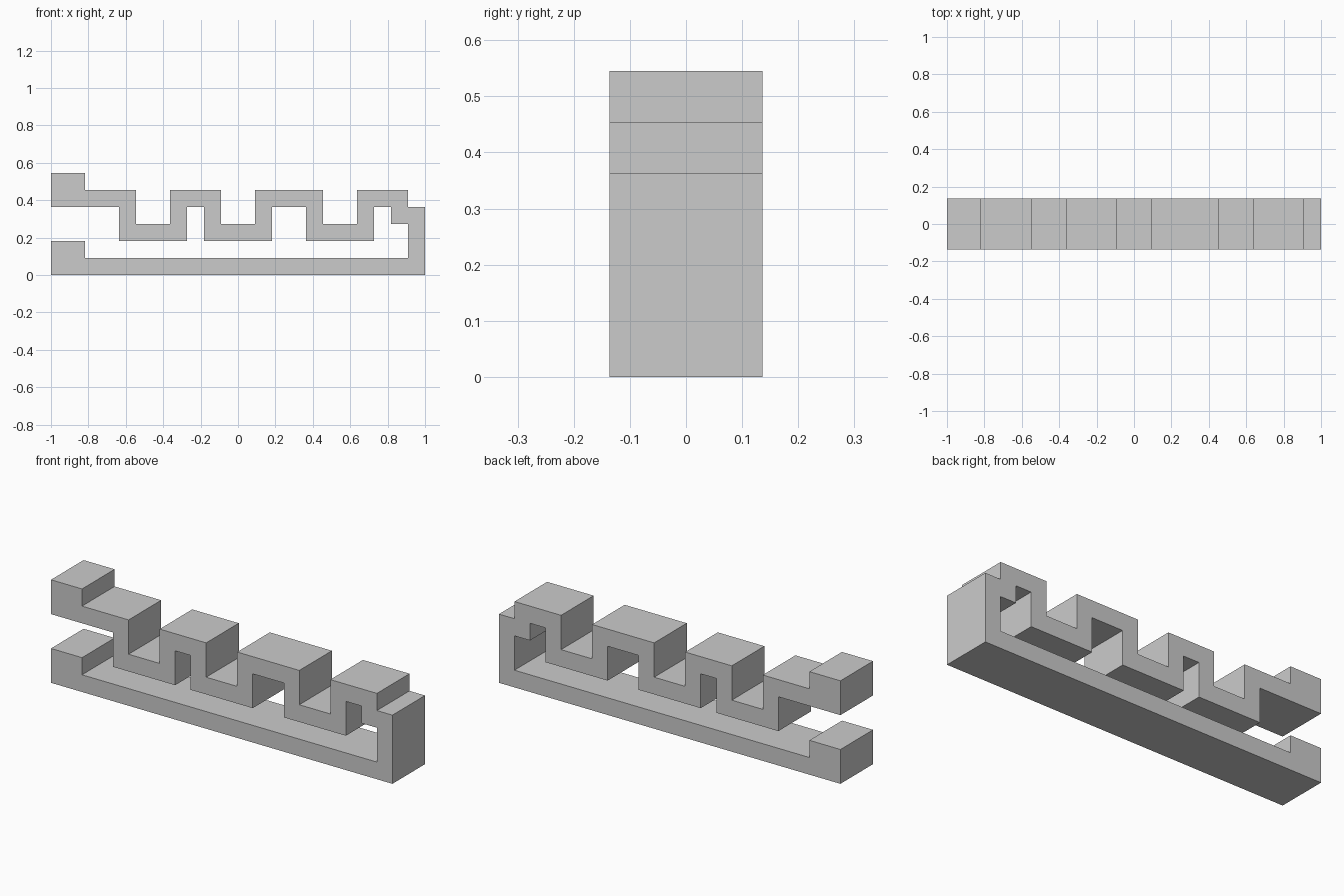
import bpy, bmesh

if "Cube" in bpy.data.objects:
    bpy.data.objects.remove(bpy.data.objects["Cube"])

U = 1 / 11          # grid unit: 22 long, 3 deep, 6 high
HALF_DEPTH = 1.5 * U

# Upper side of the wavy arm, from the left tip to the hinge wall
outline = [(0, 4), (0, 6), (2, 6), (2, 5)]
for left, right in [(5, 7), (10, 12), (16, 18)]:
    outline += [(left, 5), (left, 3), (right, 3), (right, 5)]

# Hinge wall, base bar and lower tip block
outline += [(21, 5), (21, 4), (22, 4), (22, 0), (0, 0), (0, 2), (2, 2), (2, 1), (21, 1), (21, 3), (20, 3), (20, 4)]

# Underside of the wavy arm, back to the left tip
for right, left in [(19, 15), (13, 9), (8, 4)]:
    outline += [(right, 4), (right, 2), (left, 2), (left, 4)]

# Extrude the profile through the depth
bm = bmesh.new()
face = bm.faces.new([bm.verts.new((x * U - 1, -HALF_DEPTH, z * U)) for x, z in outline])
geom = bmesh.ops.extrude_face_region(bm, geom=[face])["geom"]
moved = [g for g in geom if isinstance(g, bmesh.types.BMVert)]
bmesh.ops.translate(bm, verts=moved, vec=(0, 2 * HALF_DEPTH, 0))
bmesh.ops.recalc_face_normals(bm, faces=bm.faces)

mesh = bpy.data.meshes.new("wavy_clip")
bm.to_mesh(mesh)
bm.free()
bpy.context.collection.objects.link(bpy.data.objects.new("wavy_clip", mesh))
